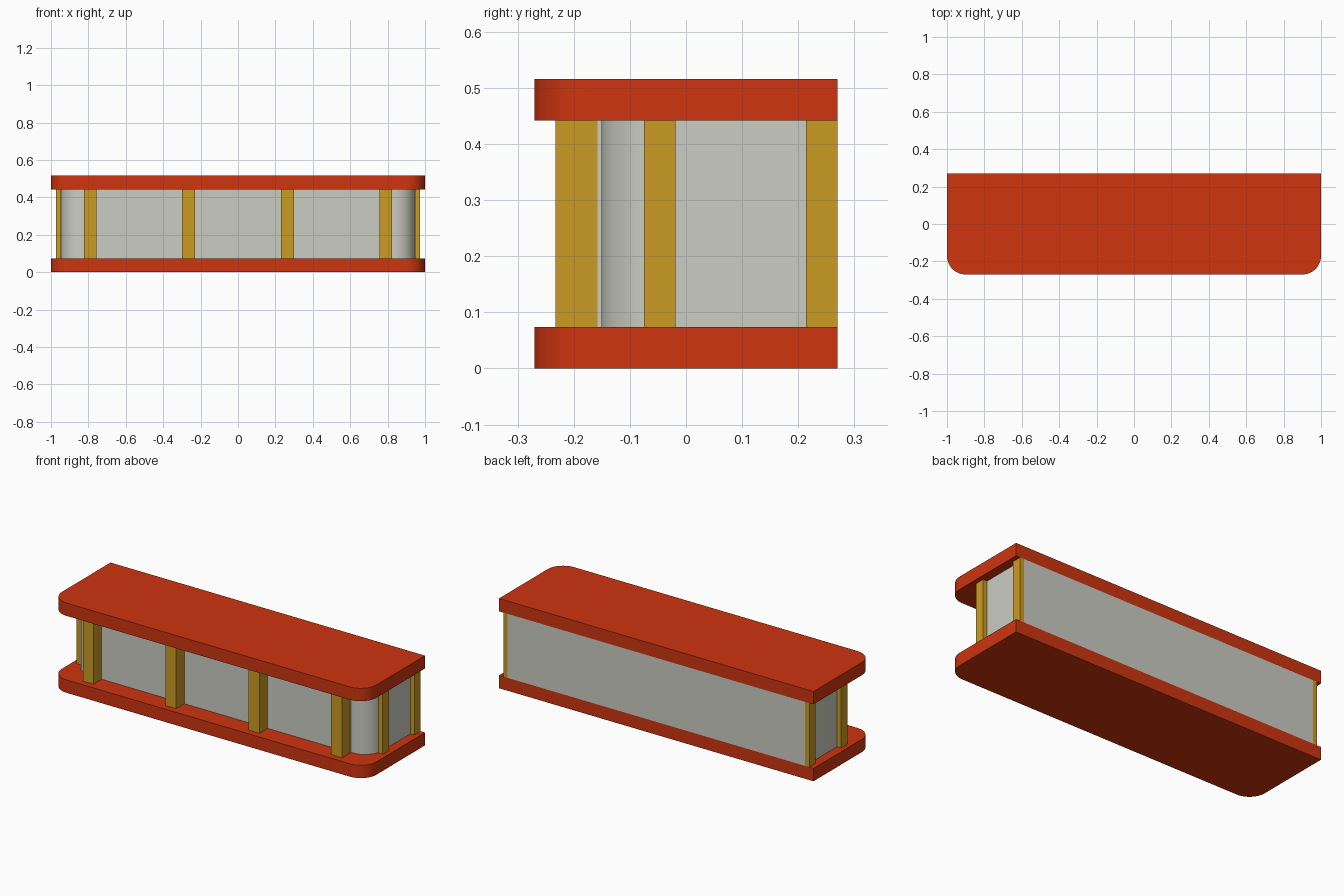
import bpy, math

if "Cube" in bpy.data.objects:
    bpy.data.objects.remove(bpy.data.objects["Cube"])


def material(name, rgb):
    m = bpy.data.materials.new(name)
    m.diffuse_color = (*rgb, 1)
    m.use_nodes = True
    m.node_tree.nodes["Principled BSDF"].inputs["Base Color"].default_value = m.diffuse_color
    return m


red = material("red", (0.62, 0.035, 0.005))
grey = material("pale_grey", (0.60, 0.61, 0.54))
gold = material("gold", (0.60, 0.33, 0.017))


def prism(name, outline, z0, z1, mat):
    """Vertical extrusion of a counter-clockwise outline."""
    n = len(outline)
    verts = [(x, y, z) for z in (z0, z1) for x, y in outline]
    faces = [tuple(range(n - 1, -1, -1)), tuple(range(n, 2 * n))]
    faces += [(i, (i + 1) % n, n + (i + 1) % n, n + i) for i in range(n)]
    me = bpy.data.meshes.new(name)
    me.from_pydata(verts, [], faces)
    me.materials.append(mat)
    ob = bpy.data.objects.new(name, me)
    bpy.context.collection.objects.link(ob)
    return ob


def rounded(hx, y0, y1, r, steps=16):
    """Rectangle with its two front corners rounded."""
    pts = [(hx, y1), (-hx, y1)]
    for cx, start in ((-hx + r, math.pi), (hx - r, 1.5 * math.pi)):
        for i in range(steps + 1):
            a = start + i / steps * math.pi / 2
            pts.append((cx + r * math.cos(a), y0 + r + r * math.sin(a)))
    return pts


def box(name, x0, x1, y0, y1, z0, z1, mat):
    return prism(name, [(x0, y0), (x1, y0), (x1, y1), (x0, y1)], z0, z1, mat)


def smooth(ob):
    bpy.ops.object.select_all(action='DESELECT')
    ob.select_set(True)
    bpy.context.view_layer.objects.active = ob
    bpy.ops.object.shade_smooth_by_angle(angle=math.radians(30))


LOW, HIGH, TOP = 0.074, 0.442, 0.516

# Base and roof slabs
slab = rounded(1.0, -0.27, 0.27, 0.1)
smooth(prism("base_slab", slab, 0, LOW, red))
smooth(prism("roof_slab", slab, HIGH, TOP, red))

# Inner body with rounded front corners, and the slightly proud front panel
smooth(prism("body", rounded(0.947, -0.151, 0.27, 0.11), LOW, HIGH, grey))
box("front_panel", -0.825, 0.825, -0.158, -0.145, LOW, HIGH, grey)

# Front posts
for i, x in enumerate((-0.79, -0.265, 0.265, 0.79)):
    box(f"front_post_{i + 1}", x - 0.034, x + 0.034, -0.233, -0.15, LOW, HIGH, gold)

# Side posts, two at each end
for side, s in (("left", -1), ("right", 1)):
    xa, xb = sorted((s * 0.947, s * 0.973))
    box(f"{side}_middle_post", xa, xb, -0.075, -0.019, LOW, HIGH, gold)
    box(f"{side}_back_post", xa, xb, 0.214, 0.27, LOW, HIGH, gold)
